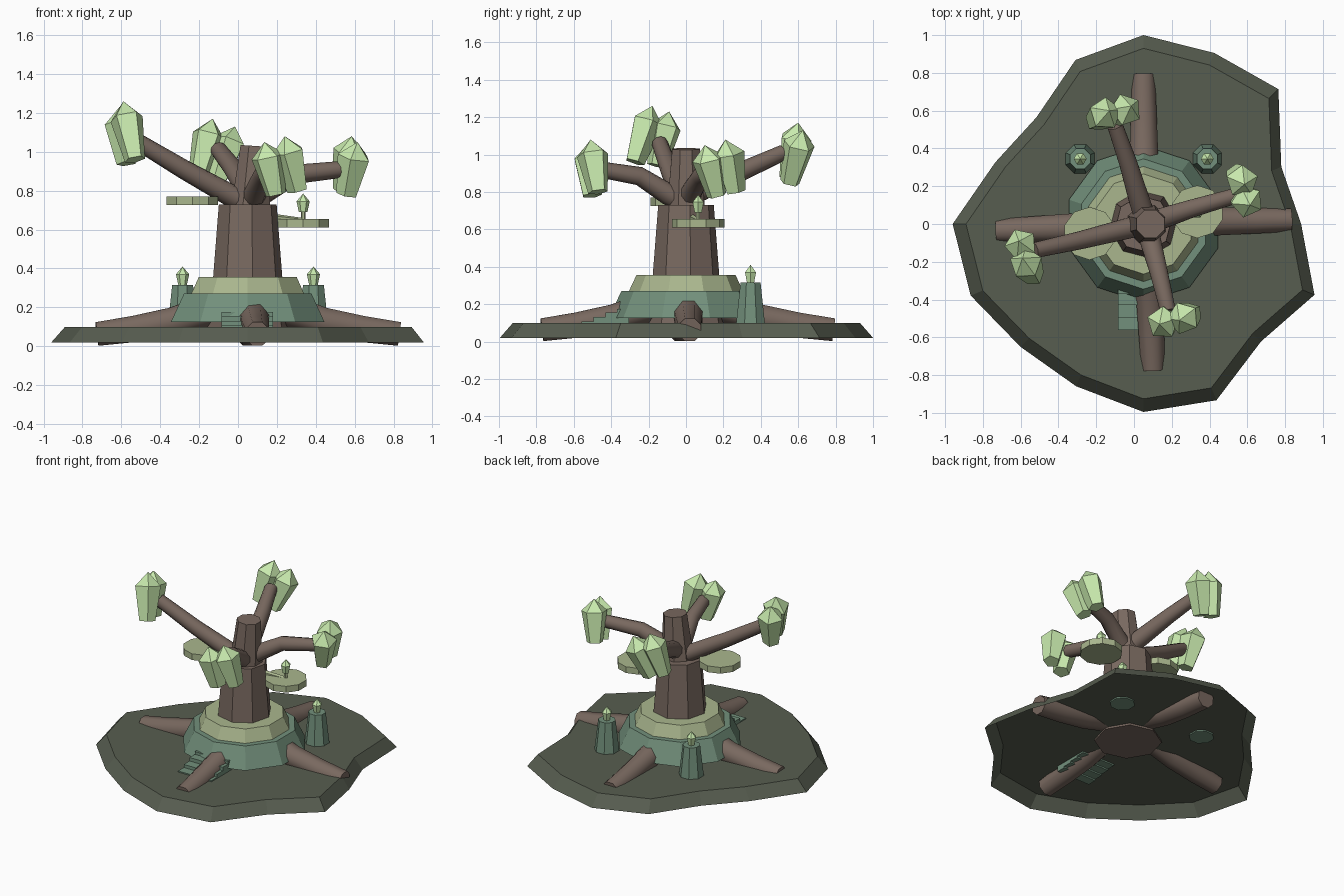
import bpy, bmesh, math
from mathutils import Vector

if "Cube" in bpy.data.objects:
    bpy.data.objects.remove(bpy.data.objects["Cube"])


def material(name, rgb):
    m = bpy.data.materials.new(name)
    m.diffuse_color = (*rgb, 1)
    m.use_nodes = True
    m.node_tree.nodes["Principled BSDF"].inputs["Base Color"].default_value = m.diffuse_color
    return m


GROUND = material("moss", (0.095, 0.11, 0.08))
BARK = material("bark", (0.19, 0.14, 0.115))
GREEN = material("green_stone", (0.17, 0.28, 0.20))
LIGHT = material("pale_wood", (0.40, 0.47, 0.27))
LEAF = material("leaf_crystal", (0.58, 0.82, 0.42))


def loft(name, path, radii, sides, mat, phase=0.0, shape=None, smooth=False, base=True):
    """Body made of polygon rings along a path; radius 0 makes a point."""
    pts = [Vector(p) for p in path]
    axis = (pts[-1] - pts[0]).normalized()
    ref = Vector((1, 0, 0)) if abs(axis.z) > 0.75 else Vector((0, 0, 1))
    bm = bmesh.new()
    rings = []
    for i, (p, r) in enumerate(zip(pts, radii)):
        t = (pts[min(i + 1, len(pts) - 1)] - pts[max(i - 1, 0)]).normalized()
        u = (ref - t * ref.dot(t)).normalized()
        v = t.cross(u)
        ring = []
        for k in range(sides):
            a = phase + 2 * math.pi * k / sides
            s = r * (shape[k] if shape else 1)
            ring.append(bm.verts.new(p + (u * math.cos(a) + v * math.sin(a)) * s))
        rings.append(ring)
    for a, b in zip(rings, rings[1:]):
        for k in range(sides):
            n = (k + 1) % sides
            bm.faces.new((a[k], a[n], b[n], b[k]))
    if base:
        bm.faces.new(rings[0][::-1])
    if radii[-1] > 0:
        bm.faces.new(rings[-1])
    bmesh.ops.remove_doubles(bm, verts=bm.verts, dist=1e-5)
    bmesh.ops.recalc_face_normals(bm, faces=bm.faces)
    me = bpy.data.meshes.new(name)
    bm.to_mesh(me)
    bm.free()
    me.materials.append(mat)
    ob = bpy.data.objects.new(name, me)
    bpy.context.collection.objects.link(ob)
    if smooth:
        bpy.ops.object.select_all(action='DESELECT')
        bpy.context.view_layer.objects.active = ob
        ob.select_set(True)
        bpy.ops.object.shade_smooth_by_angle(angle=math.radians(50))
    return ob


def upright(name, x, y, zs, radii, sides, mat, **kw):
    return loft(name, [(x, y, z) for z in zs], radii, sides, mat, **kw)


def lamp(name, x, y, z):
    upright(name, x, y, (z, z + 0.055, z + 0.095), (0.022, 0.034, 0), 6, LEAF)


def box(name, lo, hi, mat):
    bm = bmesh.new()
    bmesh.ops.create_cube(bm, size=1)
    for v in bm.verts:
        v.co = [l + (h - l) * (c + 0.5) for l, h, c in zip(lo, hi, v.co)]
    me = bpy.data.meshes.new(name)
    bm.to_mesh(me)
    bm.free()
    me.materials.append(mat)
    bpy.context.collection.objects.link(bpy.data.objects.new(name, me))


CX = 0.05

# Uneven ground shell: flat top with a sloping rim, open underneath
rim = [0.835, 0.79, 1.01, 0.98, 1.0, 0.94, 0.80, 0.85,
       1.01, 0.99, 0.92, 0.93, 0.995, 1.01, 0.88, 0.98]
upright("ground", CX, 0, (0.02, 0.10), (1, 0.93), 16, GROUND, shape=rim, base=False)

# Trunk and leaning upper trunk
tp = math.radians(8)
upright("trunk", CX, 0, (0.085, 0.35, 0.73), (0.22, 0.18, 0.15), 8, BARK, phase=tp)
loft("upper_trunk", [(0.065, 0, 0.70), (0.087, 0.0, 1.03)], (0.11, 0.08), 8, BARK,
     phase=math.pi / 8)

# Two terraces around the trunk
ph = math.radians(18)
upright("lower_terrace", CX, 0, (0.125, 0.27), (0.415, 0.345), 10, GREEN, phase=ph)
upright("upper_terrace", CX, 0, (0.27, 0.355), (0.305, 0.265), 10, LIGHT, phase=ph)

# Roots, dipping through the ground towards their blunt tips
for name, sx, sy, ex, ey in (("right", 0.20, 0.01, 0.83, 0.02),
                             ("back", 0.055, 0.15, 0.05, 0.79),
                             ("left", -0.10, -0.01, -0.725, -0.035),
                             ("front", 0.075, -0.15, 0.10, -0.77)):
    path = []
    for f, z in ((0, 0.20), (0.38, 0.125), (0.7, 0.088), (1, 0.063)):
        path.append((sx + (ex - sx) * f, sy + (ey - sy) * f, z))
    loft("root_" + name, path, (0.09, 0.080, 0.073, 0.066), 8, BARK,
         phase=math.pi / 8, smooth=True)

# Steps in front
for i, (y, top) in enumerate(((-0.56, 0.108), (-0.495, 0.13), (-0.43, 0.155), (-0.37, 0.175))):
    box(f"step_{i + 1}", (-0.085, y, 0.06 + 0.01 * i), (0.18, y + 0.066, top), GREEN)

# Lamp posts at the back
for name, x in (("left", -0.285), ("right", 0.388)):
    upright("lamp_post_" + name, x, 0.345, (0.09, 0.315), (0.084, 0.058), 8, GREEN,
            phase=math.pi / 8)
    lamp("post_lamp_" + name, x, 0.345, 0.315)

# Round decks on the trunk
upright("deck_left", -0.235, -0.05, (0.725, 0.77), (0.14, 0.14), 10, LIGHT, phase=ph)
upright("deck_right", 0.335, 0.065, (0.61, 0.655), (0.14, 0.14), 10, LIGHT, phase=ph)
loft("deck_brace", [(0.16, 0.03, 0.662), (0.33, 0.065, 0.645)], (0.022, 0.015), 6, LIGHT)
upright("deck_lamp_stem", 0.335, 0.065, (0.65, 0.70), (0.012, 0.012), 6, LIGHT)
lamp("deck_lamp", 0.335, 0.065, 0.69)

# Branches, each with two tilted leaf crystals given by base and tip
branches = {
    "left": ([(0.07, 0, 0.74), (-0.02, -0.02, 0.765), (-0.28, -0.085, 0.91), (-0.53, -0.14, 1.06)],
             [((-0.53, -0.275, 0.96), (-0.59, -0.18, 1.26)),
              ((-0.57, -0.155, 0.94), (-0.61, -0.09, 1.23))]),
    "right": ([(0.06, 0, 0.74), (0.15, 0.03, 0.80), (0.30, 0.08, 0.885), (0.54, 0.15, 0.91)],
              [((0.54, 0.265, 0.80), (0.585, 0.21, 1.08)),
               ((0.56, 0.165, 0.78), (0.615, 0.10, 1.05))]),
    "back": ([(0.07, 0, 0.77), (0.03, 0.12, 0.83), (-0.03, 0.32, 0.92), (-0.10, 0.52, 1.01)],
             [((-0.205, 0.545, 0.88), (-0.13, 0.60, 1.17)),
              ((-0.11, 0.555, 0.85), (-0.015, 0.625, 1.13))]),
    "front": ([(0.07, 0, 0.74), (0.09, -0.1, 0.79), (0.13, -0.25, 0.885), (0.18, -0.46, 0.92)],
              [((0.195, -0.505, 0.78), (0.135, -0.53, 1.05)),
               ((0.308, -0.47, 0.80), (0.24, -0.51, 1.08))]),
}
for name, (path, crystals) in branches.items():
    loft("branch_" + name, path, (0.06, 0.058, 0.05, 0.043), 10, BARK, smooth=True)
    for i, (lo, hi) in enumerate(crystals):
        lo, hi = Vector(lo), Vector(hi)
        loft(f"crystal_{name}_{i + 1}", [lo, lo.lerp(hi, 0.72), hi], (0.055, 0.088, 0),
             5, LEAF, phase=0.3 + i * 0.4)
